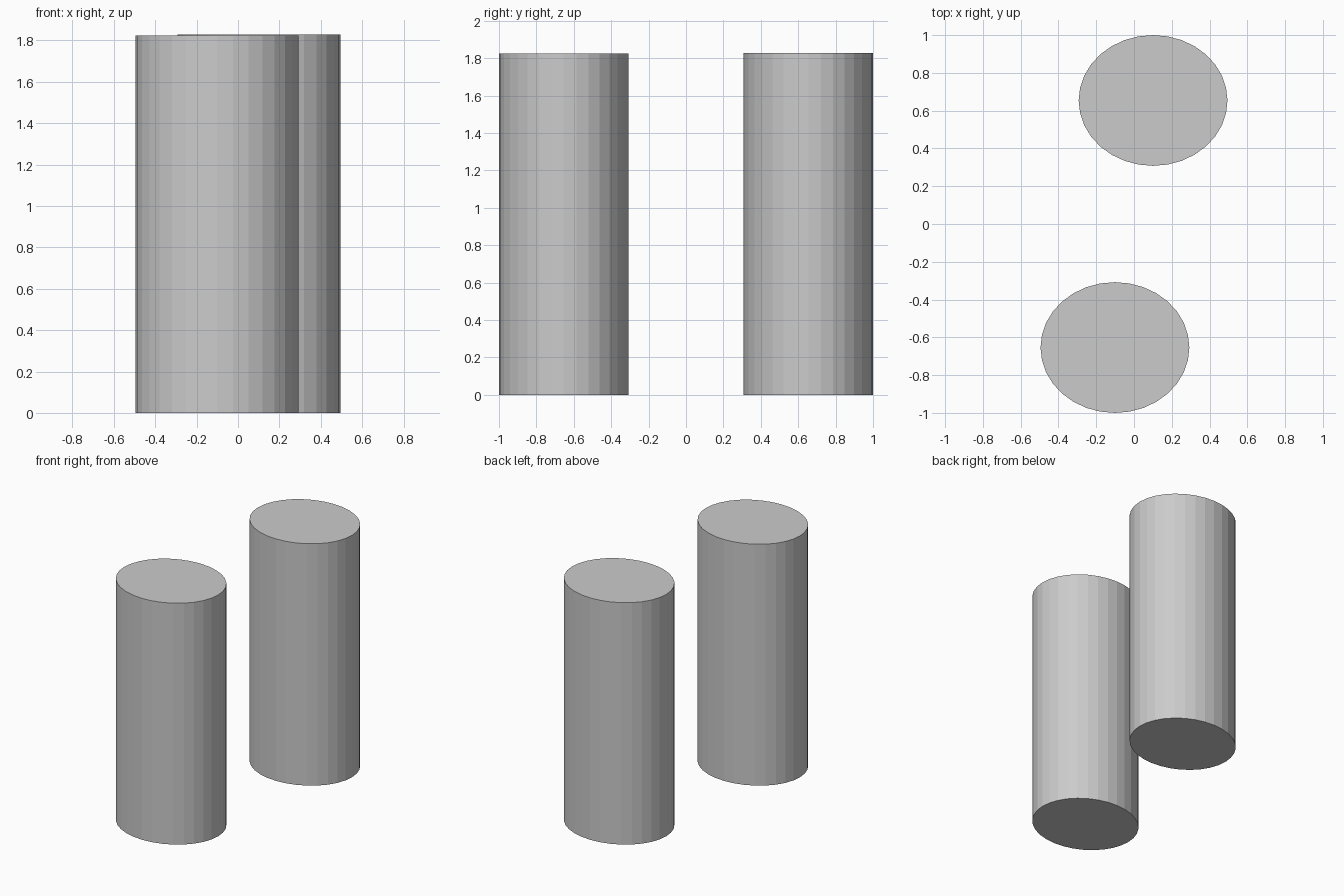
import bpy

if "Cube" in bpy.data.objects:
    bpy.data.objects.remove(bpy.data.objects["Cube"])


def oval_pillar(name, x, y, height):
    # 32-sided flat-shaded cylinder, slightly wider in x than in y
    bpy.ops.mesh.primitive_cylinder_add(vertices=32, radius=1, depth=1,
                                        location=(x, y, height / 2))
    pillar = bpy.context.object
    pillar.name = name
    pillar.scale = (0.394, 0.346, height)
    bpy.ops.object.transform_apply(location=False, rotation=False, scale=True)


# Two separate pillars, offset diagonally
oval_pillar("front_pillar", -0.101, -0.654, 1.824)
oval_pillar("back_pillar", 0.101, 0.654, 1.828)
